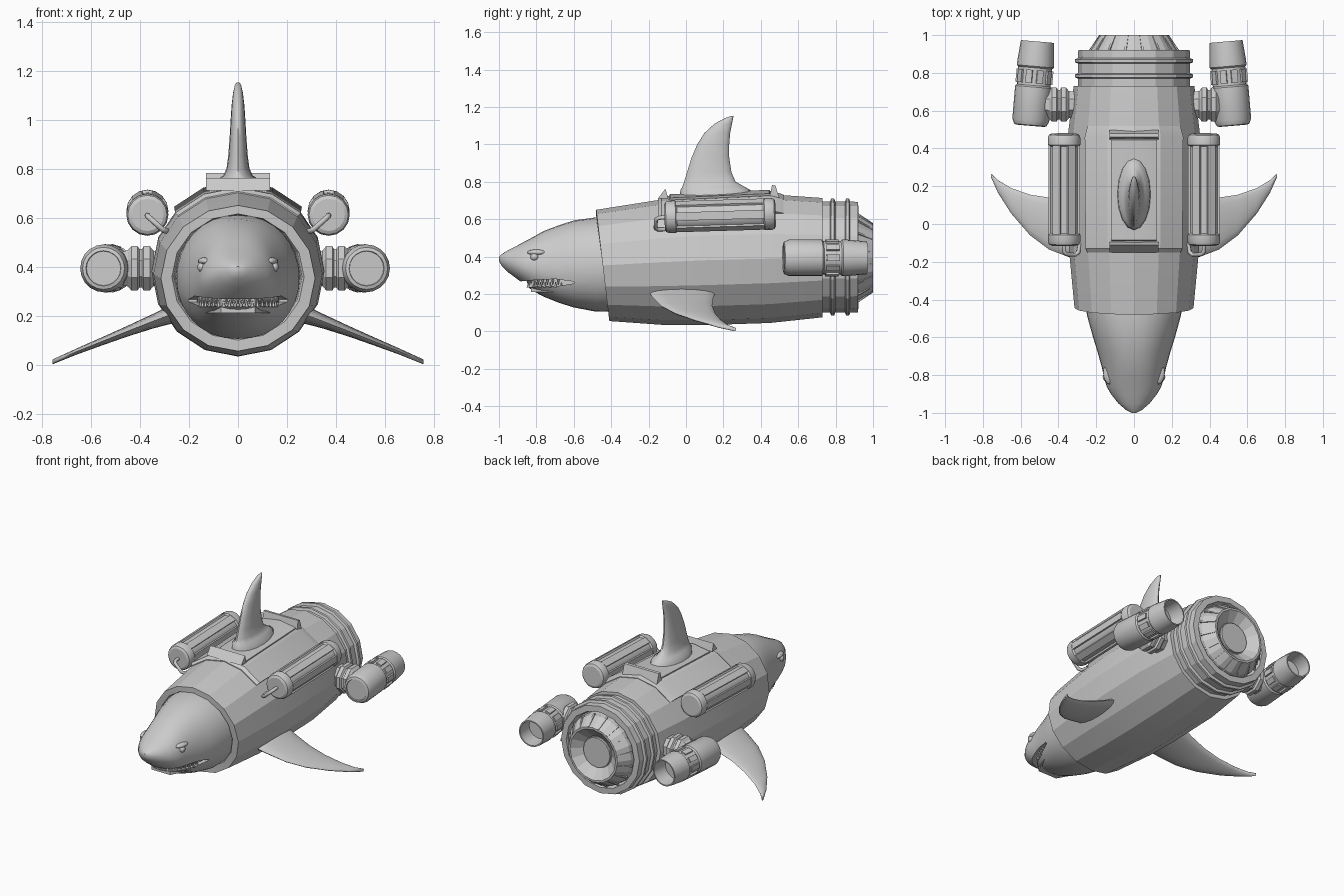
import bpy, bmesh
from math import sin, cos, pi, radians
from mathutils import Matrix, Vector

if "Cube" in bpy.data.objects:
    bpy.data.objects.remove(bpy.data.objects["Cube"])


def finish(name, bm, angle):
    bmesh.ops.recalc_face_normals(bm, faces=bm.faces)
    me = bpy.data.meshes.new(name)
    bm.to_mesh(me)
    bm.free()
    ob = bpy.data.objects.new(name, me)
    bpy.context.collection.objects.link(ob)
    bpy.ops.object.select_all(action='DESELECT')
    ob.select_set(True)
    bpy.context.view_layer.objects.active = ob
    if angle:
        bpy.ops.object.shade_smooth_by_angle(angle=radians(angle))
    return ob


def loft(name, rings, angle=30):
    """Skin a list of closed point rings and cap both ends."""
    bm = bmesh.new()
    vs = [[bm.verts.new(p) for p in r] for r in rings]
    n = len(rings[0])
    for a, b in zip(vs, vs[1:]):
        for i in range(n):
            j = (i + 1) % n
            bm.faces.new((a[i], a[j], b[j], b[i]))
    bm.faces.new(vs[0])
    bm.faces.new(vs[-1])
    return finish(name, bm, angle)


def lathe(name, prof, n, m, angle=30):
    """Revolve (radius, distance) pairs about local Y."""
    return loft(name, [[m @ Vector((r * sin(2 * pi * k / n), t, r * cos(2 * pi * k / n)))
                        for k in range(n)] for r, t in prof], angle)


def ribs(name, n, radius, t, size, m, lean=0):
    """Blocks spaced evenly around local Y."""
    bm = bmesh.new()
    for k in range(n):
        mm = (m @ Matrix.Rotation(2 * pi * (k + .5) / n, 4, 'Y') @ Matrix.Translation((0, t, radius))
              @ Matrix.Rotation(lean, 4, 'X') @ Matrix.Diagonal((*size, 1)))
        bmesh.ops.create_cube(bm, size=1, matrix=mm)
    return finish(name, bm, 0)


def ball(name, loc, scale, rot=0):
    bm = bmesh.new()
    m = Matrix.Translation(loc) @ Matrix.Rotation(rot, 4, 'Z') @ Matrix.Diagonal((*scale, 1))
    bmesh.ops.create_uvsphere(bm, u_segments=16, v_segments=10, radius=1, matrix=m)
    return finish(name, bm, 60)


# Hull: sixteen-sided shell with a raked front rim and a ribbed tail
N = 16


def hull_ring(y0, y1, w, zb, zt):
    zc, h = (zb + zt) / 2, (zt - zb) / 2
    return [(w * sin(2 * pi * k / N), y1 + (y0 - y1) * (cos(2 * pi * k / N) + 1) / 2,
             zc + h * cos(2 * pi * k / N)) for k in range(N)]


shell = [(-.13, .345, .035, .705), (.1, .353, .033, .727), (.45, .352, .045, .733), (.73, .32, .075, .713)]
sections = [(-.3, -.25, .24, .12, .59), (-.47, -.40, .262, .105, .615), (-.48, -.41, .27, .10, .615),
            (-.48, -.41, .315, .055, .65)]
sections += [(y, y, w, a, b) for y, w, a, b in shell]
tail = [(.731, .297), (.77, .297), (.776, .313), (.792, .313), (.798, .297), (.85, .297), (.856, .313),
        (.872, .313), (.878, .297), (.92, .295), (.922, .255), (.87, .245)]
sections += [(y, y, r, .397 - r, .397 + r) for y, r in tail]
loft("hull", [hull_ring(*s) for s in sections], 20)

# Main exhaust: slatted cone with a recessed centre
ex = Matrix.Translation((0, 0, .393))
lathe("main_exhaust", [(.24, .87), (.235, .925), (.185, 1.0), (.172, 1.0), (.105, .945), (.10, .945),
                       (.10, .96), (.01, .96)], N, ex, 10)
ribs("exhaust_slats", N, .21, .955, (.012, .1, .012), ex, -.63)


# Saddle plate and inner panel following the hull's top facets
def saddle(name, angles, stations):
    rings = []
    for y, off in stations:
        i = max(k for k in range(3) if y >= shell[k][0] or k == 0)
        a, b = shell[i], shell[i + 1]
        f = (y - a[0]) / (b[0] - a[0])
        w, zb, zt = [a[j] + (b[j] - a[j]) * f for j in (1, 2, 3)]
        zc, h = (zb + zt) / 2, (zt - zb) / 2
        rings.append([((w + o) * sin(radians(d)), y, zc + (h + o) * cos(radians(d)))
                      for o, ds in ((off, angles), (-.03, angles[::-1])) for d in ds])
    return loft(name, rings, 20)


saddle("saddle_plate", [-45, -22.5, 0, 22.5, 45], [(-.15, .004), (-.13, .018), (.46, .018), (.52, .004)])
saddle("saddle_panel", [-19, 0, 19], [(-.09, .017), (-.085, .024), (.445, .024), (.45, .017)])
for nm, y in (("front", -.12), ("back", .47)):
    s = -1 if y < 0 else 1
    loft(nm + "_saddle_lip", [[(x, y - .025 * s, .71), (x, y - .01 * s, .772 + .01 * s),
                               (x, y + .008, .77 + .01 * s), (x, y + .03 * s, .71)] for x in (-.13, .13)], 0)

# Shark head: lofted sections, fuller underneath, then a mouth slot
head = [(-1.0, .012, .375, .388, .40), (-.985, .042, .35, .385, .413), (-.95, .083, .315, .375, .435),
        (-.9, .122, .278, .36, .46), (-.86, .145, .25, .35, .482), (-.82, .157, .217, .345, .503),
        (-.76, .17, .185, .338, .537), (-.68, .192, .153, .335, .567), (-.6, .217, .128, .34, .593),
        (-.48, .25, .105, .35, .61), (-.3, .255, .11, .36, .61)]


def head_point(sec, a):
    y, w, zb, zc, zt = sec
    c, s = cos(a), sin(a)
    x = w * abs(c) ** .9 * (1 if c > 0 else -1)
    return (x, y, zc + s * ((zt - zc) if s > 0 else (zc - zb)))


shark = loft("shark_head", [[head_point(h, 2 * pi * k / 32) for k in range(32)] for h in head], 40)
cutter = loft("mouth_cutter", [[(x, -.93, .232), (x, -.84, .238), (x, -.7, .24), (x, -.6, .256),
                                (x, -.6, .266), (x, -.7, .28), (x, -.84, .272), (x, -.93, .262)]
                               for x in (-.4, .4)], 0)
cutter.hide_render = True
core = loft("mouth_lining", [[(x * k, y, z) for x, z in ((-1, .21), (1, .21), (1, .3), (-1, .3))]
                             for y, k in ((-.83, .07), (-.75, .115), (-.62, .165), (-.56, .17))], 0)
mod = shark.modifiers.new("mouth", 'BOOLEAN')
mod.operation, mod.solver, mod.object = 'DIFFERENCE', 'EXACT', cutter
bpy.context.view_layer.objects.active = shark
bpy.ops.object.modifier_apply(modifier="mouth")
bpy.data.objects.remove(cutter)

# Teeth: two rows of small cones around the jaw
bm = bmesh.new()
for row, z, flip in ((0, .262, pi), (1, .25, 0)):
    for k in range(-9, 10):
        a = (k + .5 * row) / 9.5 * radians(80)
        m = (Matrix.Translation((.162 * sin(a), -.63 - .215 * cos(a), z)) @ Matrix.Rotation(flip, 4, 'X'))
        bmesh.ops.create_cone(bm, cap_ends=True, segments=5, radius1=.009, radius2=.001, depth=.03, matrix=m)
finish("teeth", bm, 0)


# Fins: lens-shaped sections
def lens(f, b, t):
    return [((f + b) / 2 + (b - f) / 2 * cos(2 * pi * k / 16), t * sin(2 * pi * k / 16)) for k in range(16)]


dorsal = [(.70, -.035, .355, .092), (.755, -.03, .345, .085), (.772, -.02, .315, .06), (.80, -.01, .265, .047),
          (.85, .005, .243, .04), (.93, .03, .231, .034), (1.0, .06, .231, .03), (1.06, .098, .236, .026),
          (1.11, .152, .246, .02), (1.14, .208, .252, .013), (1.152, .243, .254, .006)]
loft("dorsal_fin", [[(t, y, z) for y, t in lens(f, b, h)] for z, f, b, h in dorsal], 50)

pectoral = [(.26, -.20, .16, .21, .04), (.345, -.175, .145, .178, .03), (.45, -.135, .14, .137, .022),
            (.55, -.06, .155, .097, .017), (.65, .055, .19, .057, .013), (.72, .165, .232, .027, .011),
            (.758, .25, .268, .011, .01)]

for s, side in ((-1, "left"), (1, "right")):
    loft(side + "_pectoral_fin", [[(x * s, y, z + t) for y, t in lens(f, b, h)]
                                  for x, f, b, z, h in pectoral], 50)
    # Eyes under brow ridges
    ball(side + "_eye", (.148 * s, -.81, .398), (.018, .022, .02))
    ball(side + "_brow", (.137 * s, -.80, .422), (.025, .05, .016), -.2 * s)

    # Shoulder tanks with raised strips and a feed pipe
    tm = Matrix.Translation((.37 * s, .182, .62)) @ Matrix.Rotation(.03, 4, 'X')
    half = [(.066, -.297), (.08, -.29), (.086, -.275), (.086, -.238), (.076, -.23)]
    lathe(side + "_tank", half + [(r, -t) for r, t in half[::-1]], 16, tm, 25)
    ribs(side + "_tank_strips", 6, .074, 0, (.045, .47, .018), tm)
    cu = bpy.data.curves.new(side + "_tank_pipe", 'CURVE')
    cu.dimensions, cu.bevel_depth, cu.bevel_resolution, cu.use_fill_caps = '3D', .011, 2, True
    sp = cu.splines.new('POLY')
    path = [(.37, -.1, .61), (.37, -.145, .607), (.36, -.16, .598), (.31, -.163, .553), (.295, -.15, .545),
            (.285, -.10, .545)]
    sp.points.add(len(path) - 1)
    for p, (x, y, z) in zip(sp.points, path):
        p.co = (x * s, y, z, 1)
    ob = bpy.data.objects.new(side + "_tank_pipe", cu)
    bpy.context.collection.objects.link(ob)
    bpy.ops.object.select_all(action='DESELECT')
    ob.select_set(True)
    bpy.context.view_layer.objects.active = ob
    bpy.ops.object.convert(target='MESH')

    # Side thrusters, toed in, with a ribbed band and hollow nozzle
    cx = .506 if s > 0 else -.53
    th = Matrix.Translation((cx, .745, .393)) @ Matrix.Rotation(.085 * s, 4, 'Z')
    lathe(side + "_thruster", [(.07, -.22), (.072, -.226), (.086, -.222), (.098, -.195), (.098, -.02),
                               (.09, -.012), (.09, .082), (.098, .09), (.097, .12), (.088, .222),
                               (.08, .222), (.074, .12)], 20, th, 25)
    ribs(side + "_thruster_ribs", 10, .091, .035, (.034, .07, .014), th)
    # Pivot hub joining thruster to hull
    hm = Matrix.Translation((0, .632, .393)) @ Matrix.Rotation(-s * pi / 2, 4, 'Z') @ \
        Matrix.Rotation(pi / 8, 4, 'Y')
    lathe(side + "_thruster_hub", [(.07, .29), (.078, .345), (.098, .36), (.098, .385), (.085, .392),
                                   (.085, .402), (.098, .41), (.098, .435), (.08, .45), (.07, .48)], 8, hm, 20)
